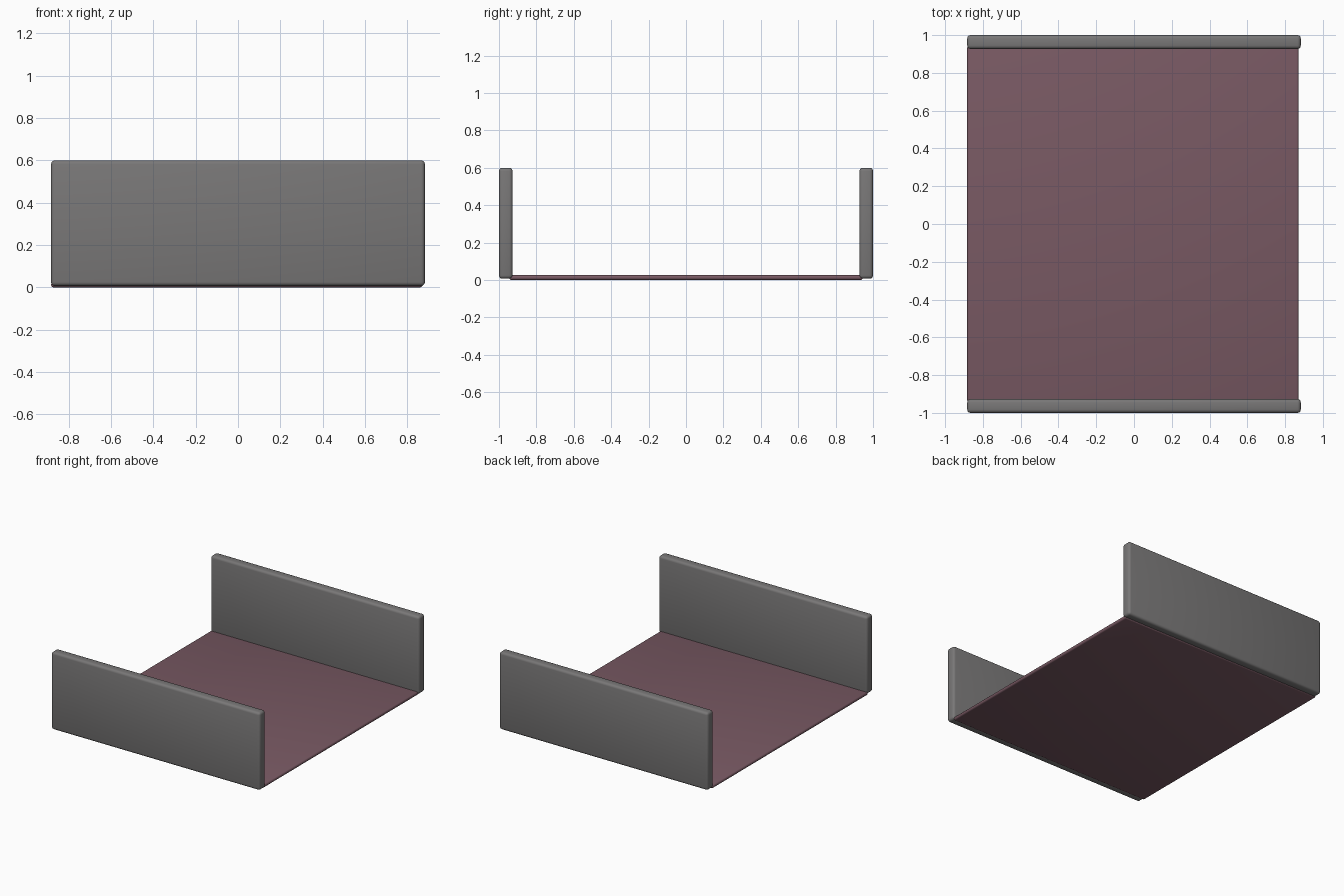
import bpy
import math

if "Cube" in bpy.data.objects:
    bpy.data.objects.remove(bpy.data.objects["Cube"])


def material(name, rgb):
    mat = bpy.data.materials.new(name)
    mat.diffuse_color = (*rgb, 1)
    mat.use_nodes = True
    mat.node_tree.nodes["Principled BSDF"].inputs["Base Color"].default_value = mat.diffuse_color
    return mat


def slab(name, x, y, z, bevel, mat):
    """Rounded box spanning the given (min, max) ranges."""
    spans = (x, y, z)
    bpy.ops.mesh.primitive_cube_add(size=1, location=[(a + b) / 2 for a, b in spans])
    ob = bpy.context.object
    ob.name = name
    ob.scale = [b - a for a, b in spans]
    bpy.ops.object.transform_apply(location=False, rotation=False, scale=True)
    mod = ob.modifiers.new("rounded_edges", 'BEVEL')
    mod.width = bevel
    mod.segments = 3
    bpy.ops.object.modifier_apply(modifier=mod.name)
    bpy.ops.object.shade_smooth_by_angle(angle=math.radians(40))
    ob.data.materials.append(mat)
    return ob


dark_grey = material("dark_grey", (0.19, 0.185, 0.185))
plum = material("dusty_plum", (0.19, 0.10, 0.125))

# upright boards at front and back
slab("front_board", (-0.883, 0.883), (-1.0, -0.927), (0.007, 0.6), 0.018, dark_grey)
slab("back_board", (-0.883, 0.883), (0.927, 1.0), (0.007, 0.6), 0.018, dark_grey)

# thin coloured base panel, its ends tucked under the boards
slab("base_panel", (-0.883, 0.872), (-0.945, 0.945), (0.0, 0.026), 0.012, plum)
